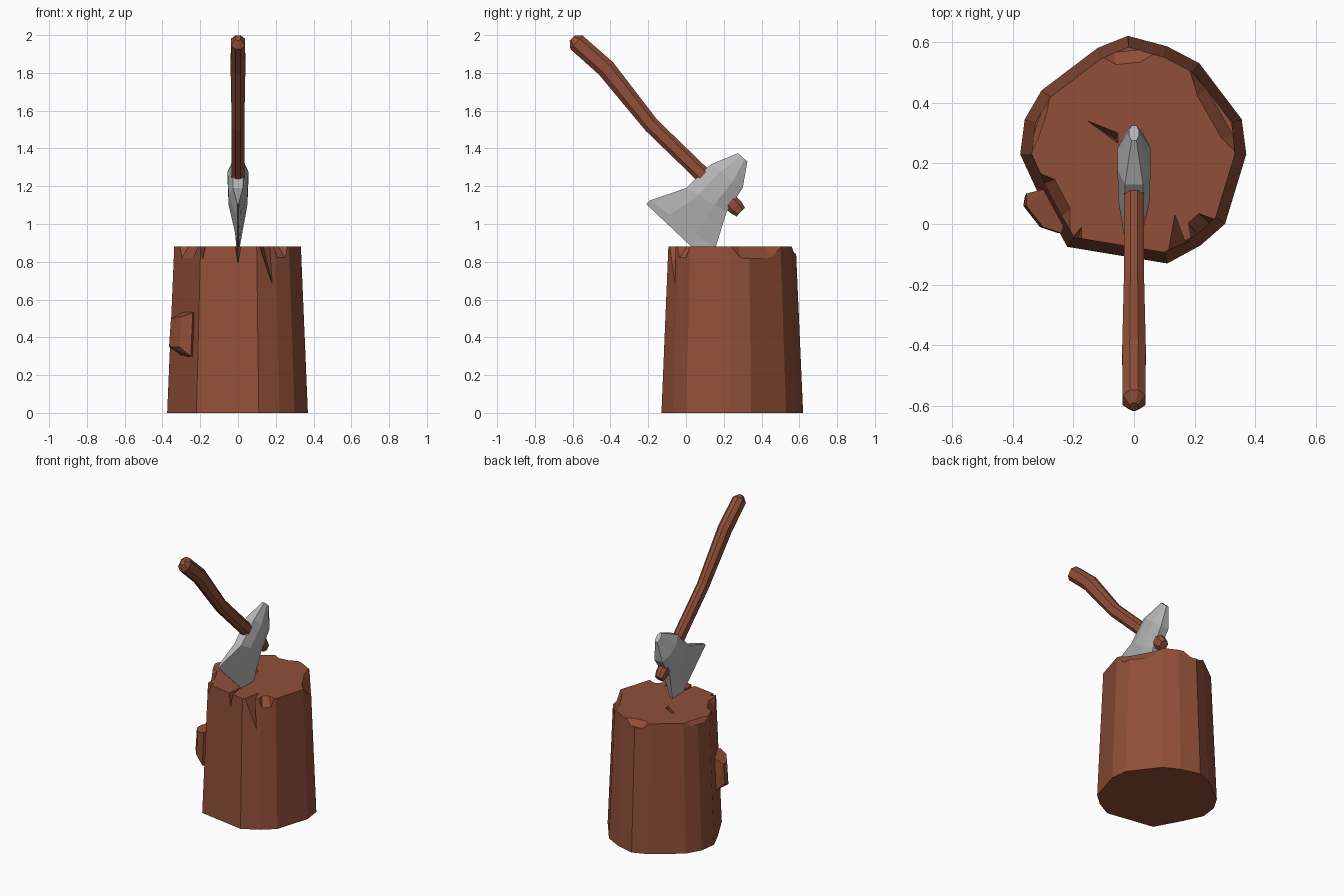
import bpy, bmesh
from mathutils import Vector

if "Cube" in bpy.data.objects:
    bpy.data.objects.remove(bpy.data.objects["Cube"])


def material(name, col):
    m = bpy.data.materials.new(name)
    m.diffuse_color = (*col, 1)
    m.use_nodes = True
    m.node_tree.nodes["Principled BSDF"].inputs["Base Color"].default_value = m.diffuse_color
    return m


wood = material("brown wood", (0.28, 0.078, 0.04))
steel = material("grey steel", (0.47, 0.47, 0.47))


def finish(name, bm, mat):
    bmesh.ops.recalc_face_normals(bm, faces=bm.faces)
    me = bpy.data.meshes.new(name)
    bm.to_mesh(me)
    bm.free()
    me.materials.append(mat)
    ob = bpy.data.objects.new(name, me)
    bpy.context.collection.objects.link(ob)
    return ob


def loft(name, rings, mat):
    bm = bmesh.new()
    rows = [[bm.verts.new(p) for p in r] for r in rings]
    n = len(rows[0])
    for a, b in zip(rows, rows[1:]):
        for i in range(n):
            j = (i + 1) % n
            bm.faces.new((a[i], a[j], b[j], b[i]))
    bm.faces.new(rows[0])
    bm.faces.new(rows[-1])
    return finish(name, bm, mat)


def hull(name, pts, mat):
    bm = bmesh.new()
    for p in pts:
        bm.verts.new(p)
    res = bmesh.ops.convex_hull(bm, input=bm.verts)
    junk = {v for v in res["geom_interior"] if isinstance(v, bmesh.types.BMVert)}
    bmesh.ops.delete(bm, geom=list(junk), context='VERTS')
    return finish(name, bm, mat)


# Stump: irregular tapered log
OUT = [(-.02, .62), (.11, .585), (.215, .53), (.355, .345), (.37, .23), (.30, 0), (.22, -.07),
       (.11, -.13), (-.22, -.075), (-.32, .11), (-.375, .23), (-.36, .345), (-.305, .44), (-.12, .58)]
H = 0.88


def rim(t, s, z):
    """Point at position t along the outline, scaled about the log axis."""
    i = int(t)
    a, b = Vector(OUT[i % 14]), Vector(OUT[(i + 1) % 14])
    p = a.lerp(b, t - i)
    return (p.x * s, .235 + (p.y - .235) * s, z)


stump = loft("stump", [[rim(i, s, z) for i in range(14)] for s, z in ((1, 0), (.9, H))], wood)


def cut(pts):
    c = hull("cutter", pts, wood)
    c.hide_render = True
    m = stump.modifiers.new("cut", 'BOOLEAN')
    m.operation = 'DIFFERENCE'
    m.solver = 'EXACT'
    m.object = c
    bpy.context.view_layer.objects.active = stump
    bpy.ops.object.modifier_apply(modifier=m.name)
    bpy.data.objects.remove(c)


# Chips broken off the top rim: start, end, inner scale, depth
for t0, t1, s, d in ((1.9, 3.9, .8, .06), (13.1, 14.7, .8, .035), (10.1, 11.9, .86, .03),
                     (8.15, 9.4, .8, .06), (5.1, 6.1, .78, .06)):
    w = (t1 - t0) * .22
    pts = []
    for t, u in ((t0, t0 + w), (t1, t1 - w)):
        pts += [rim(t, .9, H), rim(t, .93, H + .05), rim(u, s, H), rim(u, s, H + .05),
                rim(u, .91, H - d), rim(u, 1.1, H - d), rim(u, 1.1, H + .05)]
    cut(pts)


# Split cracks: two top edges, inner point, low point
def crack(a, b, inner, low):
    cut([(*a, H + .02), (*b, H + .02), (*inner, H + .02), low])


crack((.10, -.13), (.19, -.12), (.13, .04), (.195, -.085, .62))
crack((-.025, -.14), (.025, -.14), (0, .06), (0, -.115, .76))
crack((-.24, -.08), (-.17, -.12), (-.17, .0), (-.2, -.09, .74))
crack((-.2, .37), (-.05, .31), (-.05, .26), (-.06, .28, .84))

# Knot on the left side
hull("bark_knot", [(-.355, .10, .50), (-.355, .06, .50), (-.30, -.01, .51), (-.24, -.03, .53),
                   (-.36, .09, .36), (-.365, .06, .35), (-.31, -.01, .35), (-.25, -.03, .30),
                   (-.28, .12, .54), (-.28, .12, .29), (-.22, .03, .53), (-.22, .03, .30)], wood)

# Axe handle: octagonal section swept along a bent path (y, z, scale)
PATH = [(-.603, 1.985, .4), (-.58, 1.962, 1.05), (-.423, 1.823, 1.08), (-.185, 1.525, .92),
        (.07, 1.278, .92), (.262, 1.09, .92), (.29, 1.063, .7)]
SEC = [(.013, .046), (.036, .024), (.036, -.024), (.013, -.046),
       (-.013, -.046), (-.036, -.024), (-.036, .024), (-.013, .046)]
rings = []
for i, (y, z, s) in enumerate(PATH):
    a, b = PATH[max(i - 1, 0)], PATH[min(i + 1, len(PATH) - 1)]
    d = Vector((0, b[0] - a[0], b[1] - a[1])).normalized()
    nrm = Vector((0, -d.z, d.y))
    rings.append([Vector((u * s, y, z)) + nrm * (v * s) for u, v in SEC])
loft("axe_handle", rings, wood)

# Axe head: sections from poll to cutting edge (upper yz, lower yz, half width, rim width)
HEAD = [((.275, 1.375), (.325, 1.33), .016, .008),
        ((.13, 1.315), (.30, 1.19), .055, .030),
        ((.0, 1.19), (.215, 1.065), .05, .026),
        ((-.19, 1.125), (.155, .87), .014, .008),
        ((-.21, 1.105), (.14, .775), .002, .002)]
rings = []
for up, lo, w, e in HEAD:
    up, lo = Vector(up), Vector(lo)
    side = [(e, up), (w, up.lerp(lo, .3)), (w, up.lerp(lo, .7)), (e, lo)]
    rings.append([(x, *p) for x, p in side] + [(-x, *p) for x, p in reversed(side)])
loft("axe_head", rings, steel)
